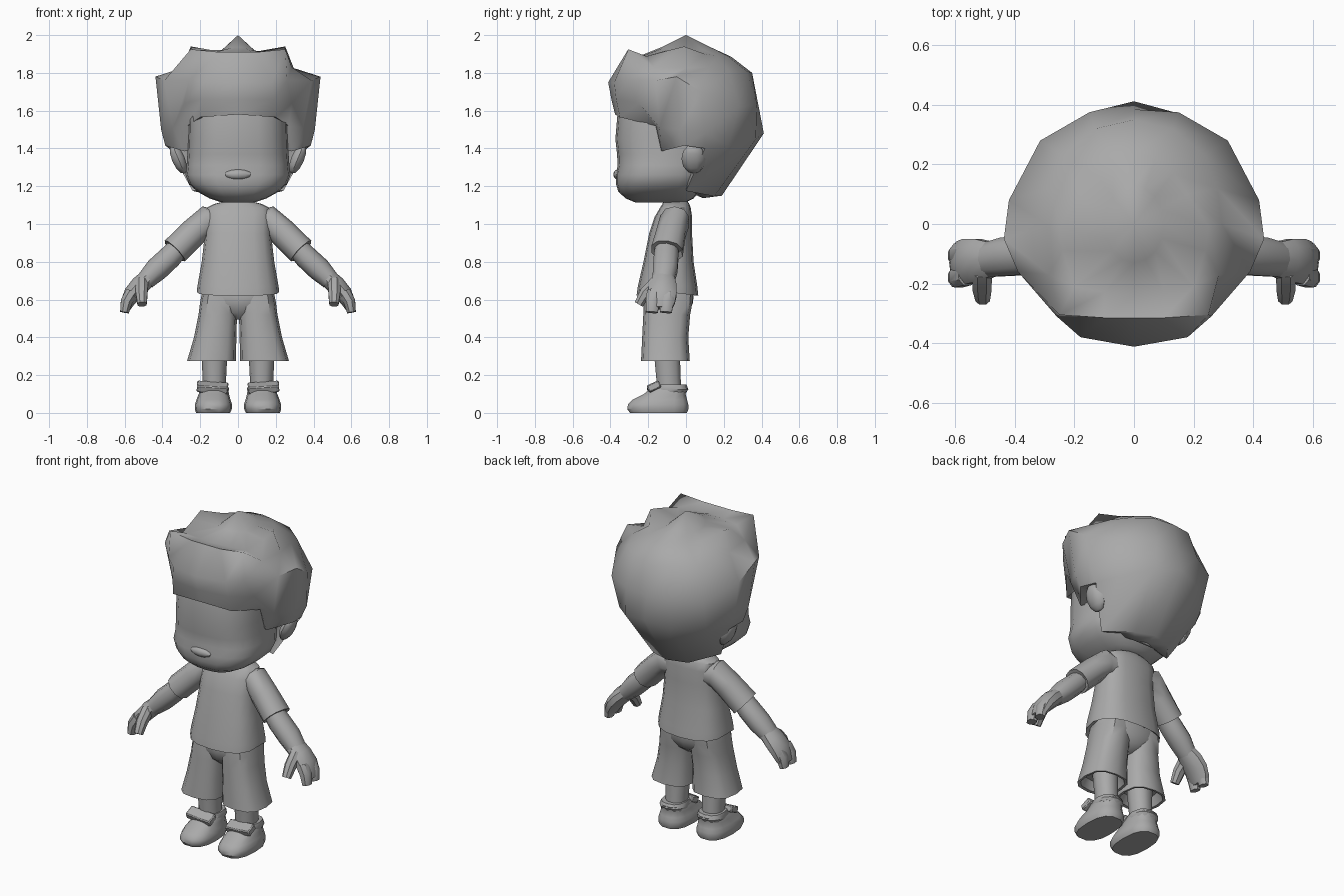
import bpy, bmesh, math
from mathutils import Vector, Matrix

grey = bpy.data.materials.new("plain_grey")
grey.diffuse_color = (0.4, 0.4, 0.4, 1)


def finish(name, bm, mirror=False, angle=40):
    bmesh.ops.recalc_face_normals(bm, faces=bm.faces)
    me = bpy.data.meshes.new(name)
    bm.to_mesh(me)
    bm.free()
    ob = bpy.data.objects.new(name, me)
    bpy.context.collection.objects.link(ob)
    me.materials.append(grey)
    if mirror:
        m = ob.modifiers.new("mirror", 'MIRROR')
        m.use_mirror_merge = False
    bpy.ops.object.select_all(action='DESELECT')
    bpy.context.view_layer.objects.active = ob
    ob.select_set(True)
    bpy.ops.object.shade_smooth_by_angle(angle=math.radians(angle))
    return ob


def skin(bm, rings, cap_ends=True):
    """Bridge closed rings of points and cap both ends."""
    rows = [[bm.verts.new(p) for p in ring] for ring in rings]
    n = len(rows[0])
    for a, b in zip(rows, rows[1:]):
        for i in range(n):
            j = (i + 1) % n
            bm.faces.new((a[i], a[j], b[j], b[i]))
    if cap_ends:
        bm.faces.new(rows[0])
        bm.faces.new(rows[-1])
    return rows


def rounded(angle, power):
    c, s = math.cos(angle), math.sin(angle)
    return (math.copysign(abs(c) ** (2 / power), c),
            math.copysign(abs(s) ** (2 / power), s))


def stack(name, rings, n=12, power=2.5, mirror=False, dip=0, angle=40):
    """Horizontal rings: (z, centre x, half width, front y, back y)."""
    bm = bmesh.new()
    pts = []
    for k, (z, cx, w, f, b) in enumerate(rings):
        ring = []
        for i in range(n):
            u, v = rounded(2 * math.pi * i / n, power)
            drop = dip * abs(v) if k < 2 else 0
            ring.append((cx + u * w, (f + b) / 2 + v * (b - f) / 2, z - drop))
        pts.append(ring)
    skin(bm, pts)
    return finish(name, bm, mirror, angle)


def tube(name, path, n=8, power=2.2, mirror=True):
    """Rings along a path: (x, y, z, half size along y, other half size)."""
    bm = bmesh.new()
    c = [Vector(p[:3]) for p in path]
    rings = []
    for i, p in enumerate(path):
        d = (c[min(i + 1, len(c) - 1)] - c[max(i - 1, 0)]).normalized()
        side = (Vector((0, 1, 0)) - d * d.y).normalized()
        up = d.cross(side)
        ring = []
        for k in range(n):
            u, v = rounded(2 * math.pi * (k + .5) / n, power)
            ring.append(c[i] + side * u * p[3] + up * v * p[4])
        rings.append(ring)
    skin(bm, rings)
    return finish(name, bm, mirror)


def blob(name, loc, size, rot=(0, 0, 0), mirror=False, seg=10, rings=6):
    bm = bmesh.new()
    bmesh.ops.create_uvsphere(bm, u_segments=seg, v_segments=rings, radius=1)
    r = Matrix.Rotation(rot[1], 4, 'Y') @ Matrix.Rotation(rot[0], 4, 'X')
    bm.transform(Matrix.Translation(loc) @ r @ Matrix.Diagonal((*size, 1)))
    return finish(name, bm, mirror)


# Head, nose, ears and neck
stack("head", [(1.115, 0, .09, -.27, .0), (1.135, 0, .15, -.318, .04),
               (1.17, 0, .213, -.358, .07), (1.21, 0, .258, -.37, .10),
               (1.26, 0, .278, -.372, .12), (1.31, 0, .272, -.362, .13),
               (1.37, 0, .268, -.365, .15), (1.45, 0, .265, -.374, .17),
               (1.57, 0, .262, -.364, .18), (1.68, 0, .25, -.35, .2),
               (1.76, 0, .17, -.24, .14)], n=20, power=2.7)
blob("nose", (0, -.358, 1.262), (.075, .027, .028))
blob("ear", (.316, .04, 1.345), (.036, .064, .084), (0, .4), mirror=True)
stack("neck", [(1.07, 0, .085, -.12, .0), (1.16, 0, .085, -.12, .0)], n=10)

# Hair: half outlines from front centre to back centre, bottom row first
hair_rows = [
    [(0, -.375, 1.58), (.20, -.35, 1.565), (.268, -.16, 1.52), (.285, -.13, 1.385), (.385, -.01, 1.415),
     (.365, .10, 1.40), (.24, .0, 1.175), (.12, .15, 1.147), (0, .19, 1.15)],
    [(0, -.395, 1.66), (.19, -.37, 1.66), (.285, -.25, 1.64), (.345, -.14, 1.51), (.407, -.03, 1.50),
     (.402, .10, 1.48), (.30, .225, 1.41), (.155, .37, 1.45), (0, .412, 1.48)],
    [(0, -.412, 1.75), (.18, -.38, 1.75), (.26, -.31, 1.76), (.39, -.16, 1.76), (.437, -.05, 1.78),
     (.42, .08, 1.70), (.315, .28, 1.62), (.15, .375, 1.63), (0, .385, 1.62)],
    [(0, -.315, 1.91), (.10, -.315, 1.91), (.25, -.305, 1.925), (.285, -.17, 1.83), (.295, 0, 1.825),
     (.28, .12, 1.83), (.24, .23, 1.81), (.13, .32, 1.81), (0, .35, 1.80)],
    [(0, -.24, 1.892), (.10, -.23, 1.89), (.2, -.21, 1.888), (.24, -.09, 1.92), (.25, -.01, 1.94),
     (.18, .10, 1.90), (.13, .17, 1.89), (.07, .22, 1.89), (0, .24, 1.885)],
]
# Small ring around the tuft at the crown
steps = [math.pi * i / 8 for i in range(9)]
hair_rows.append([(.1 * math.sin(t), -.13 * math.cos(t), 1.908 + .028 * math.cos(t) ** 2)
                  for t in steps])
bm = bmesh.new()
full = [r + [(-x, y, z) for x, y, z in r[-2:0:-1]] for r in hair_rows]
rim = [(x * .6, y * .6, z + (.02 if y < .12 else -.01)) for x, y, z in full[0]]
rows = skin(bm, [rim] + full, cap_ends=False)
tip = bm.verts.new((0, 0, 2.0))
for a, b in zip(rows[-1], rows[-1][1:] + rows[-1][:1]):
    bm.faces.new((a, b, tip))
bm.faces.new(rows[0])
finish("hair", bm, angle=55)

# Shirt body and sleeves
stack("shirt", [(.66, 0, .195, -.22, .04), (.64, 0, .218, -.262, .065),
                (.67, 0, .215, -.255, .06), (.80, 0, .192, -.225, .04),
                (.95, 0, .175, -.195, .032), (1.04, 0, .178, -.165, .032),
                (1.085, 0, .17, -.138, .025), (1.105, 0, .13, -.125, .018),
                (1.118, 0, .08, -.12, .01)],
      n=16, power=2.6, dip=.02)
tube("sleeve", [(.04, -.055, 1.0, .06, .06), (.17, -.06, 1.015, .08, .08),
                (.235, -.078, .955, .08, .076), (.335, -.10, .857, .088, .076),
                (.325, -.10, .867, .07, .06)], n=10)

# Arms, palms, fingers and thumbs
tube("arm", [(.29, -.10, .90, .06, .055), (.36, -.105, .825, .068, .062),
             (.43, -.11, .76, .068, .063), (.49, -.12, .70, .06, .05)], n=10)
tube("palm", [(.47, -.118, .72, .058, .048), (.52, -.122, .675, .075, .05),
              (.56, -.126, .63, .08, .046), (.585, -.13, .585, .074, .036),
              (.595, -.13, .555, .06, .027)], n=10)
for i, y in enumerate((-.172, -.098)):
    tube(f"finger_{i}", [(.56, y, .64, .036, .036), (.59, y - .004, .59, .04, .034),
                         (.601, y - .008, .532, .033, .025)], n=8)
tube("thumb", [(.51, -.155, .69, .04, .036), (.51, -.215, .635, .034, .034),
               (.508, -.25, .575, .026, .026)], n=8)

# Trousers: hips plus flared legs with hollow hems
stack("hips", [(.495, 0, .05, -.165, -.03), (.53, 0, .12, -.205, .015),
               (.58, 0, .19, -.222, .036), (.64, 0, .195, -.225, .043),
               (.69, 0, .18, -.20, .03)], n=16, power=2.6)
stack("trouser_leg", [(.33, .14, .09, -.20, -.01), (.276, .14, .115, -.22, .005),
                      (.274, .14, .130, -.238, .02), (.40, .121, .112, -.232, .012),
                      (.52, .107, .102, -.226, .022), (.59, .102, .098, -.224, .035),
                      (.66, .095, .09, -.215, .035)],
      n=12, power=2.8, mirror=True)

# Lower legs, shoes, ankle cuffs and straps
stack("lower_leg", [(.10, .125, .062, -.155, -.02), (.18, .125, .062, -.16, -.025),
                    (.34, .125, .07, -.175, -.03)], n=10, power=2.2, mirror=True)
stack("shoe", [(0, .132, .09, -.30, .008), (.02, .131, .098, -.314, .016),
               (.045, .130, .098, -.31, .015),
               (.07, .130, .09, -.285, .008), (.10, .128, .08, -.225, .0),
               (.135, .127, .074, -.185, .01), (.15, .127, .062, -.165, .0)],
      n=14, power=2.6, mirror=True)
stack("ankle_cuff", [(.105, .128, .074, -.165, .0), (.125, .128, .081, -.17, .012),
                     (.15, .128, .072, -.165, .002)], n=12, mirror=True)
bm = bmesh.new()
bmesh.ops.create_cube(bm, size=1)
bm.transform(Matrix.Translation((.135, -.17, .135)) @ Matrix.Rotation(math.radians(-4), 4, 'Y')
             @ Matrix.Rotation(math.radians(25), 4, 'X') @ Matrix.Diagonal((.165, .07, .04, 1)))
bmesh.ops.bevel(bm, geom=bm.edges[:], offset=.006, segments=1, affect='EDGES')
finish("shoe_strap", bm, mirror=True)
